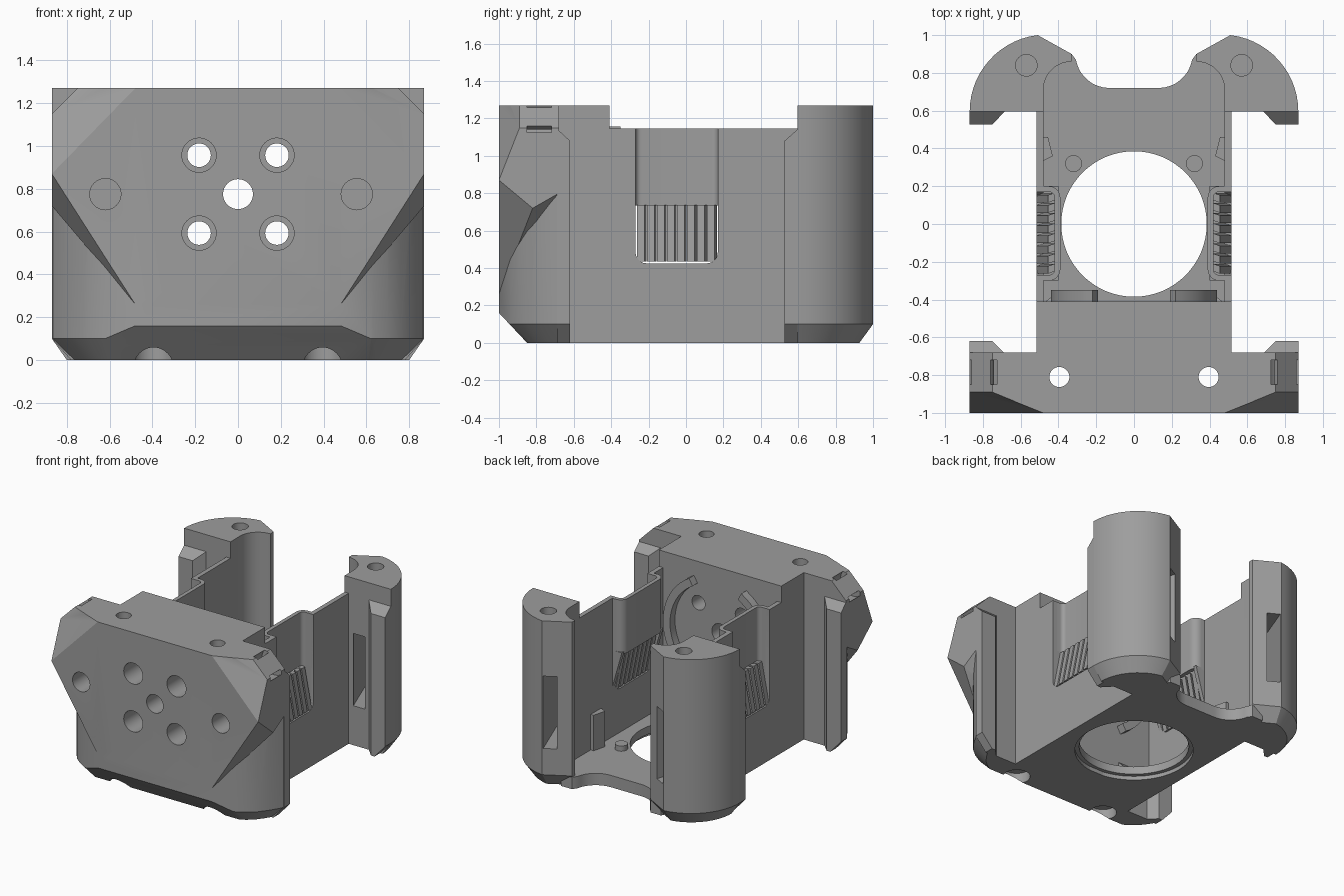
import bpy, bmesh, math
from mathutils import Vector

if "Cube" in bpy.data.objects:
    bpy.data.objects.remove(bpy.data.objects["Cube"])

grey = bpy.data.materials.new("mid grey")
grey.diffuse_color = (0.34, 0.34, 0.34, 1)
grey.use_nodes = True
grey.node_tree.nodes["Principled BSDF"].inputs["Base Color"].default_value = grey.diffuse_color


def finish(name, bm):
    bmesh.ops.recalc_face_normals(bm, faces=bm.faces)
    me = bpy.data.meshes.new(name)
    bm.to_mesh(me)
    bm.free()
    ob = bpy.data.objects.new(name, me)
    bpy.context.collection.objects.link(ob)
    me.materials.append(grey)
    return ob


def prism(name, pts, a, b, axis="z"):
    """Extrude a 2D outline from a to b along an axis."""
    put = {"x": lambda u, v, t: (t, u, v),
           "y": lambda u, v, t: (u, t, v),
           "z": lambda u, v, t: (u, v, t)}[axis]
    bm = bmesh.new()
    lo = [bm.verts.new(put(u, v, a)) for u, v in pts]
    hi = [bm.verts.new(put(u, v, b)) for u, v in pts]
    bm.faces.new(lo)
    bm.faces.new(hi)
    n = len(pts)
    for i in range(n):
        bm.faces.new((lo[i], lo[(i + 1) % n], hi[(i + 1) % n], hi[i]))
    return finish(name, bm)


def hull(name, pts):
    bm = bmesh.new()
    for p in pts:
        bm.verts.new(p)
    r = bmesh.ops.convex_hull(bm, input=bm.verts[:])
    junk = set(v for k in ("geom_interior", "geom_unused") for v in r[k]
               if isinstance(v, bmesh.types.BMVert))
    bmesh.ops.delete(bm, geom=list(junk), context="VERTS")
    bmesh.ops.dissolve_limit(bm, angle_limit=0.01, verts=bm.verts[:], edges=bm.edges[:])
    return finish(name, bm)


def arc(cx, cy, r, a0, a1, n):
    return [(cx + r * math.cos(math.radians(a0 + (a1 - a0) * i / n)),
             cy + r * math.sin(math.radians(a0 + (a1 - a0) * i / n))) for i in range(n + 1)]


def circle(cx, cy, r, n=32):
    return arc(cx, cy, r, 0, 360, n)[:-1]


def rect(x0, y0, x1, y1):
    return [(x0, y0), (x1, y0), (x1, y1), (x0, y1)]


def mir(pts, s):
    return [(s * p[0],) + tuple(p[1:]) for p in pts]


def slice_off(ob, co, no):
    """Remove everything beyond a plane and cap the cut."""
    bm = bmesh.new()
    bm.from_mesh(ob.data)
    bmesh.ops.bisect_plane(bm, geom=bm.verts[:] + bm.edges[:] + bm.faces[:], dist=1e-5,
                           plane_co=co, plane_no=Vector(no).normalized(), clear_outer=True)
    bmesh.ops.remove_doubles(bm, verts=bm.verts[:], dist=1e-5)
    bmesh.ops.holes_fill(bm, edges=[e for e in bm.edges if e.is_boundary], sides=0)
    bmesh.ops.recalc_face_normals(bm, faces=bm.faces)
    bm.to_mesh(ob.data)
    bm.free()


def bevel_bottom(ob, path, h, inset, centre):
    """Chamfer the foot of a part along an outline path."""
    for p, q in zip(path, path[1:]):
        n = Vector((q[1] - p[1], p[0] - q[0]))
        if n.dot(Vector(p) - Vector(centre)) < 0:
            n = -n
        n.normalize()
        slice_off(ob, (p[0], p[1], h), (n.x * h, n.y * h, -inset))


def boolean(ob, others, op="DIFFERENCE"):
    for o in others:
        m = ob.modifiers.new("bool", "BOOLEAN")
        m.operation, m.object, m.solver = op, o, "EXACT"
    bpy.context.view_layer.update()
    me = bpy.data.meshes.new_from_object(
        ob.evaluated_get(bpy.context.evaluated_depsgraph_get()))
    ob.modifiers.clear()
    ob.data = me
    for o in others:
        bpy.data.objects.remove(o)


# Front block: rounded lower body with chamfered foot
side = [(0.48, -1), (0.63, -0.94), (0.70, -0.9), (0.76, -0.85), (0.81, -0.785),
        (0.85, -0.72), (0.87, -0.68)]
front = prism("front_block", side + mir(side, -1)[::-1], 0, 1.27)
for s in (1, -1):
    slice_off(front, (s * 0.87, 0, 1.15), (s, 0, 1))
    bevel_bottom(front, mir(side, s), 0.1, 0.09, (0, -0.6))
slice_off(front, (0, -1, 0.16), (0, -1, -0.94))

# Overhanging faceted face plate and the inner centre block
plate_pts = [(0.48, -1, 1.27), (0.48, -1, 0.26), (0.87, -1, 0.87), (0.87, -0.82, 0.72),
             (0.87, -0.89, 1.15), (0.75, -0.89, 1.27), (0.75, -0.68, 1.27),
             (0.87, -0.68, 1.15), (0.87, -0.68, 0.8), (0.4, -0.68, 0.26)]
plate = hull("face_plate", plate_pts + mir(plate_pts, -1))
centre = prism("centre", rect(-0.515, -0.75, 0.515, -0.41), 0, 1.27)
boolean(front, [plate, centre], "UNION")

# Bolt holes, counterbores, screw holes and strap loops in the front block
cuts = [prism("cut", circle(0, 0.775, 0.07), -1.1, -0.3, "y"),
        prism("cut", circle(-0.62, 0.775, 0.073), -1.1, -0.8, "y"),
        prism("cut", circle(0.555, 0.775, 0.073), -1.1, -0.8, "y")]
for s in (1, -1):
    for z in (0.593, 0.957):
        cuts.append(prism("cut", circle(s * 0.182, z, 0.055), -1.1, -0.3, "y"))
        cuts.append(prism("cut", circle(s * 0.182, z, 0.08), -1.1, -0.75, "y"))
    cuts.append(prism("cut", circle(s * 0.395, -0.81, 0.053), -0.1, 1.4))
    cuts.append(prism("cut", circle(s * 0.395, -0.81, 0.095), -0.1, 0.08))
    loop = arc(0.81, 1.21, 0.105, 100, 350, 20) + arc(0.81, 1.21, 0.07, 350, 100, 20)
    cuts.append(prism("cut", mir(loop, s), -0.85, -0.72, "y"))
boolean(front, cuts)

# Floor with the large round opening
edge = [(0.5, -0.45), (0.5, 0.72), (0.42, 0.9), (0.33, 0.9)] + arc(0.13, 0.9, 0.18, -10, -90, 8)
floor = prism("floor", edge + mir(edge, -1)[::-1], 0, 0.09)
boolean(floor, [prism("cut", circle(0, 0, 0.385, 64), -0.1, 0.3),
                prism("cut", circle(0, 0, 0.415, 64), -0.1, 0.03)])

for s, tag in ((1, "right"), (-1, "left")):
    # Back pillar with hollowed inner corner
    outer = arc(0.462, 0.595, 0.408, 0, 83.2, 14)
    outer[-1] = (0.51, 1.0)
    outline = [(0.48, 0.595)] + outer + [(0.33, 0.9)] + arc(0.33, 0.71, 0.15, 90, 0, 10)
    pillar = prism(tag + "_pillar", mir(outline, s), 0, 1.27)
    bevel_bottom(pillar, mir(outer + [(0.33, 0.9)], s), 0.1, 0.07, (s * 0.5, 0.75))
    slot = [(0.59, 0.5), (0.69, 0.5), (0.48, 1.06), (0.38, 1.06)]
    boolean(pillar, [prism("cut", mir(circle(0.57, 0.84, 0.057), s), 0.9, 1.4),
                     prism("cut", mir(slot, s), 0.3, 0.85)])

    # Guide lips facing each other along the outer edges
    for name, y0, y1 in (("back_lip", 0.6, 0.527), ("front_lip", -0.69, -0.62)):
        hull(tag + "_" + name, mir(
            [(0.68, y0, 0), (0.75, y1, 0), (0.78, y1, 0), (0.78, y0, 0),
             (0.87, y0, 0.1), (0.87, y1, 0.1), (0.68, y0, 1.145), (0.87, y0, 1.145),
             (0.75, y1, 1.08), (0.87, y1, 1.08)], s))

    # Side wall with a round-cornered window notch
    wall = prism(tag + "_wall", rect(-0.45, 0, 0.66, 1.145), s * 0.48, s * 0.515, "x")
    notch = ([(-0.27, 1.3)] + arc(-0.21, 0.485, 0.06, 180, 270, 6)
             + arc(0.11, 0.485, 0.06, 270, 360, 6) + [(0.17, 1.3)])
    boolean(wall, [prism("cut", notch, s * 0.4, s * 0.6, "x")])

    # Inward pocket above the vents
    pocket = ([(0.515, -0.27)] + arc(0.45, -0.24, 0.03, 270, 180, 5)
              + arc(0.45, 0.14, 0.03, 180, 90, 5) + [(0.515, 0.17), (0.515, 0.2)]
              + arc(0.45, 0.14, 0.06, 90, 180, 6) + arc(0.45, -0.24, 0.06, 180, 270, 6)
              + [(0.515, -0.3)])
    prism(tag + "_pocket", mir(pocket, s), 0.735, 1.145)

    # Cheeks closing the vent ends
    for y in (-0.3, 0.17):
        prism(tag + "_cheek", [(s * 0.5, 0.4), (s * 0.5, 0.75), (s * 0.4, 0.75)],
              y, y + 0.03, "y")

    # Slanted vent slats
    for i in range(8):
        y = -0.263 + i * 0.0537
        hull(tag + "_slat", mir(
            [(x + dx, y + dy + k, z) for x, z in ((0.48, 0.435), (0.42, 0.738))
             for dx, dy in ((0, 0.012), (0.035, 0)) for k in (0, 0.04)], s))

    # Curved rib on the inner front face
    rib = arc(0, 0.775, 0.44, -60, 60, 20) + arc(0, 0.775, 0.38, 60, -60, 20)
    prism(tag + "_rib", mir(rib, s), -0.42, -0.35, "y")

    # Locating stud, corner gusset and floor ramp
    stud = prism(tag + "_stud", circle(s * 0.32, 0.32, 0.045, 24), 0.08, 0.13)
    hull(tag + "_gusset", mir([(x, y, z) for z in (0.05, 0.36)
                               for x, y in ((0.49, 0.33), (0.49, 0.46), (0.455, 0.46),
                                            (0.43, 0.36))], s))
    hull(tag + "_ramp", mir([(0.2, -0.42, 0.05), (0.48, -0.42, 0.05), (0.2, -0.42, 0.17),
                             (0.48, -0.42, 0.17), (0.2, -0.35, 0.05), (0.39, -0.35, 0.05),
                             (0.2, -0.35, 0.1), (0.39, -0.35, 0.1)], s))

# Smooth the curved surfaces, keep the edges crisp
bpy.ops.object.select_all(action="SELECT")
bpy.context.view_layer.objects.active = front
bpy.ops.object.shade_smooth_by_angle(angle=math.radians(25))
